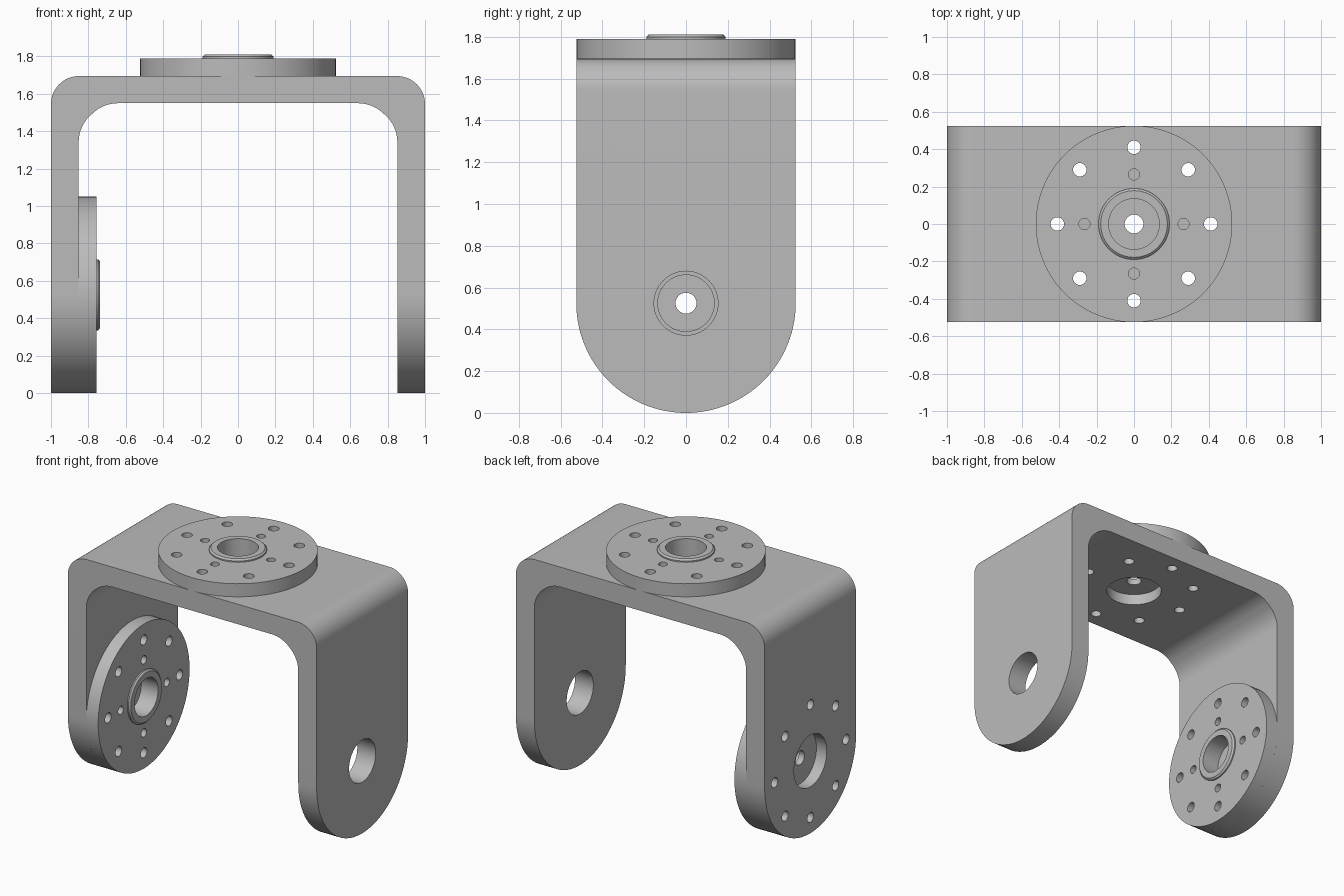
import bpy, bmesh, math
from mathutils import Matrix, Vector

cube = bpy.data.objects.get("Cube")
if cube:
    bpy.data.objects.remove(cube, do_unlink=True)

metal = bpy.data.materials.new("grey metal")
metal.use_nodes = True
GREY = (0.5, 0.5, 0.5, 1)
metal.diffuse_color = GREY
metal.node_tree.nodes["Principled BSDF"].inputs["Base Color"].default_value = GREY

HALF, TOP, WALL, DISC = 0.525, 1.695, 0.148, 0.525


def make(name, bm):
    bmesh.ops.recalc_face_normals(bm, faces=bm.faces)
    mesh = bpy.data.meshes.new(name)
    bm.to_mesh(mesh)
    bm.free()
    mesh.materials.append(metal)
    ob = bpy.data.objects.new(name, mesh)
    bpy.context.collection.objects.link(ob)
    return ob


def prism(name, points, direction):
    """Extrude a closed outline along a direction."""
    bm = bmesh.new()
    face = bm.faces.new([bm.verts.new(p) for p in points])
    ext = bmesh.ops.extrude_face_region(bm, geom=[face])["geom"]
    verts = [v for v in ext if isinstance(v, bmesh.types.BMVert)]
    bmesh.ops.translate(bm, verts=verts, vec=direction)
    return make(name, bm)


def cutter(holes, frame):
    """Cylinders given as radius, distance, angle, low and high, in one mesh."""
    bm = bmesh.new()
    for r, dist, angle, lo, hi in holes:
        place = Matrix.Translation((dist * math.cos(angle), dist * math.sin(angle), (lo + hi) / 2))
        bmesh.ops.create_cone(bm, cap_ends=True, segments=64 if r > 0.1 else 24, radius1=r,
                              radius2=r, depth=hi - lo, matrix=frame @ place)
    return make("hole_cutter", bm)


def boolean(ob, tool, operation="DIFFERENCE"):
    mod = ob.modifiers.new("cut", "BOOLEAN")
    mod.operation, mod.object, mod.solver = operation, tool, "EXACT"
    bpy.context.view_layer.objects.active = ob
    bpy.ops.object.modifier_apply(modifier=mod.name)
    bpy.data.objects.remove(tool, do_unlink=True)


def arc(cx, cz, r, start, end, steps):
    for i in range(steps + 1):
        a = math.radians(start + (end - start) * i / steps)
        yield cx + r * math.cos(a), cz + r * math.sin(a)


# U bracket: half outline, mirrored, with rounded shoulders and blended inner corners
inner = 1 - WALL
half = [(inner, 0), (1, 0)] + list(arc(0.85, TOP - 0.15, 0.15, 0, 90, 16))
under = list(arc(0.64, 1.35, 0.2, 90, 45, 8)) + list(arc(inner - 0.2, 1.34, 0.2, 45, 0, 8))
right = under + half
outline = right + [(-x, z) for x, z in reversed(right)]
bracket = prism("bracket", [(x, -HALF, z) for x, z in outline], (0, 2 * HALF, 0))

# Rounded leg ends
side = [(y, z) for y, z in arc(0, HALF, HALF, 180, 360, 64)] + [(HALF, 2), (-HALF, 2)]
boolean(bracket, prism("end_shape", [(-1.2, y, z) for y, z in side], (2.4, 0, 0)), "INTERSECT")

# Mounting frames: local z is the disc axis, measured from the bracket surface
top_frame = Matrix.Translation((0, 0, TOP))
leg_frame = Matrix.Translation((-inner, 0, HALF)) @ Matrix.Rotation(math.pi / 2, 4, "Y")
turns = [i * math.pi / 4 for i in range(8)]
bolts = [(0.036, 0.41, a, -0.4, 0.4) for a in turns]
pins = [(0.03, 0.265, a, 0.0, 0.4) for a in turns[::2]]

# Horn profile: hub floor, disc and chamfered boss
profile = [(0.05, -0.065), (0.188, -0.065), (0.188, 0), (DISC, 0), (DISC, 0.095), (0.19, 0.095),
           (0.19, 0.104), (0.178, 0.115), (0.135, 0.115), (0.135, -0.02), (0.05, -0.02)]
parts = [bracket]
for name, frame in (("top_horn", top_frame), ("leg_horn", leg_frame)):
    bm = bmesh.new()
    verts = [bm.verts.new((r, 0, h)) for r, h in profile]
    edges = [bm.edges.new((verts[i - 1], verts[i])) for i in range(len(verts))]
    bmesh.ops.spin(bm, geom=verts + edges, axis=(0, 0, 1), cent=(0, 0, 0),
                   angle=2 * math.pi, steps=96, use_duplicate=False)
    bmesh.ops.remove_doubles(bm, verts=bm.verts, dist=0.0005)
    bm.transform(frame)
    horn = make(name, bm)
    boolean(horn, cutter(bolts + pins, frame))
    boolean(bracket, cutter([(0.188, 0, 0, -0.3, 0.1)] + bolts, frame))
    parts.append(horn)

# Plain pivot hole in the other leg
pivot = Matrix.Translation((1, 0, HALF)) @ Matrix.Rotation(math.pi / 2, 4, "Y")
boolean(bracket, cutter([(0.153, 0, 0, -0.4, 0.4)], pivot))

bpy.ops.object.select_all(action="DESELECT")
for ob in parts:
    ob.select_set(True)
bpy.context.view_layer.objects.active = bracket
bpy.ops.object.shade_smooth_by_angle(angle=math.radians(30))
